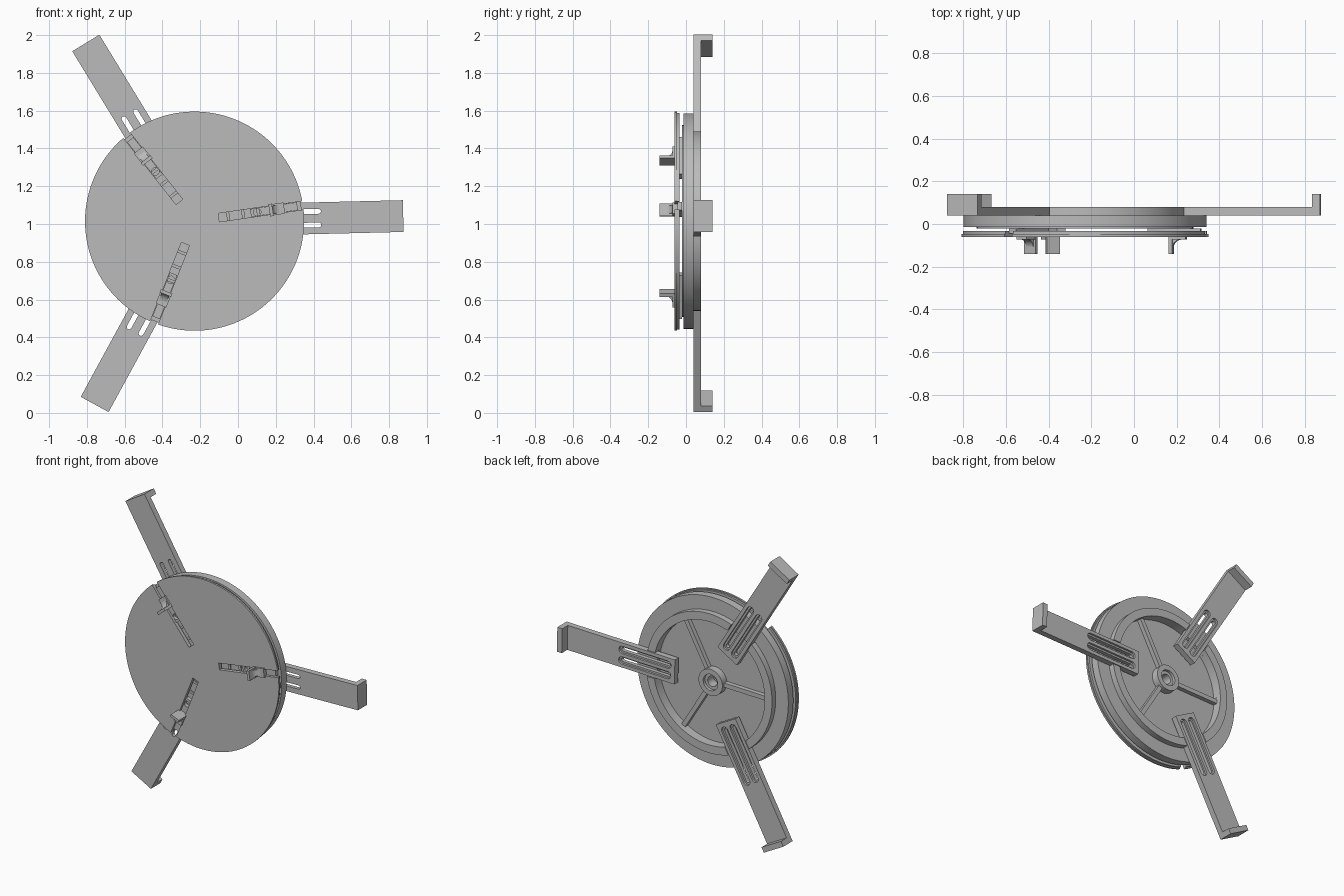
import bpy, bmesh
from math import sin, cos, pi, radians
from mathutils import Matrix

cube = bpy.data.objects.get("Cube")
if cube:
    bpy.data.objects.remove(cube, do_unlink=True)

CENTRE_X, CENTRE_Z = -0.23, 1.015
ARM, JAW, THIRD = radians(1.4), radians(8.3), radians(120)

grey = bpy.data.materials.new("grey plastic")
grey.use_nodes = True
COLOUR = (0.5, 0.5, 0.5, 1)
grey.diffuse_color = COLOUR
grey.node_tree.nodes["Principled BSDF"].inputs["Base Color"].default_value = COLOUR


def arc(r, a0, a1, n, cx=0, cy=0):
    return [(cx + r * cos(a0 + (a1 - a0) * i / n), cy + r * sin(a0 + (a1 - a0) * i / n))
            for i in range(n + 1)]


def circle(r, n=96, cx=0):
    return arc(r, 0, 2 * pi, n, cx)[:-1]


def box(r0, r1, w):
    return [(r0, -w / 2), (r1, -w / 2), (r1, w / 2), (r0, w / 2)]


def capsule(r0, r1, w, t):
    h = w / 2
    return arc(h, -pi / 2, pi / 2, 8, r1 - h, t) + arc(h, pi / 2, 3 * pi / 2, 8, r0 + h, t)


def plate(name, outlines, lo, hi, angle=0, upright=False):
    """Extrude outlines (inner ones are holes). Flat: between depths lo and hi.
    Upright: a (radius, forward) profile extruded across the radial direction."""
    curve = bpy.data.curves.new(name, "CURVE")
    curve.dimensions = "2D"
    curve.fill_mode = "BOTH"
    curve.extrude = (hi - lo) / 2
    for pts in outlines:
        s = curve.splines.new("POLY")
        s.points.add(len(pts) - 1)
        for p, (a, b) in zip(s.points, pts):
            p.co = (a, b, 0, 1)
        s.use_cyclic_u = True
    temp = bpy.data.objects.new(name, curve)
    bpy.context.collection.objects.link(temp)
    deps = bpy.context.evaluated_depsgraph_get()
    mesh = bpy.data.meshes.new_from_object(temp.evaluated_get(deps))
    bpy.data.objects.remove(temp, do_unlink=True)

    m = Matrix.Translation((CENTRE_X, 0, CENTRE_Z)) @ Matrix.Rotation(pi / 2, 4, "X") \
        @ Matrix.Rotation(angle, 4, "Z")
    m = m @ (Matrix.Rotation(pi / 2, 4, "X") if upright
             else Matrix.Translation((0, 0, -(lo + hi) / 2)))
    bm = bmesh.new()
    bm.from_mesh(mesh)
    bmesh.ops.remove_doubles(bm, verts=bm.verts, dist=1e-5)
    bmesh.ops.recalc_face_normals(bm, faces=bm.faces)
    bm.transform(m)
    bm.to_mesh(mesh)
    bm.free()
    mesh.materials.clear()
    mesh.materials.append(grey)
    ob = bpy.data.objects.new(name, mesh)
    bpy.context.collection.objects.link(ob)
    bpy.ops.object.select_all(action="DESELECT")
    ob.select_set(True)
    bpy.context.view_layer.objects.active = ob
    bpy.ops.object.shade_smooth_by_angle(angle=radians(30))
    return ob


def notched_disc(r, inner, w):
    """Disc outline with three open radial slots."""
    pts = []
    gap = w / 2 / r
    for k in range(3):
        a = JAW + k * THIRD
        for rr, t in ((r, -w / 2), (inner, -w / 2), (inner, w / 2)):
            pts.append((rr * cos(a) - t * sin(a), rr * sin(a) + t * cos(a)))
        pts += arc(r, a + gap, a + THIRD - gap, 40)[:-1]
    return pts


# Front plate in two layers, with open radial slots
plate("front_plate", [notched_disc(0.58, 0.13, 0.045)], -0.06, -0.047)
plate("front_plate_backing", [notched_disc(0.573, 0.13, 0.045)], -0.047, -0.034)

# Back body: floor, flange, hub and scroll ridges
plate("back_floor", [circle(0.57), circle(0.05)], -0.014, 0.015)
plate("back_flange", [circle(0.57), circle(0.42)], 0.015, 0.04)
plate("hub", [circle(0.09, 48), circle(0.055, 48)], 0.015, 0.065)
plate("hub_core", [circle(0.055, 48), circle(0.035, 48)], -0.02, 0.045)
for i in range(5):
    r = 0.18 + 0.08 * i
    plate("scroll_ridge", [circle(r + 0.008), circle(r - 0.008)], -0.022, -0.014)

# Side arms with counterbored slots and hooked ends, ring wall and spokes between
for k in range(3):
    a = ARM + k * THIRD
    slots = [capsule(0.30, 0.67, 0.026, t) for t in (-0.036, 0.036)]
    recess = [capsule(0.288, 0.682, 0.05, t) for t in (-0.036, 0.036)]
    plate("arm_front", [box(0.26, 1.105, 0.168)] + slots, 0.04, 0.066, a)
    plate("arm_back", [box(0.26, 1.105, 0.168)] + recess, 0.066, 0.08, a)
    plate("arm_hook", [box(1.068, 1.105, 0.168)], 0.08, 0.14, a)
    go, gi = 0.09 / 0.475, 0.09 / 0.42
    plate("ring_wall", [arc(0.475, go, THIRD - go, 32) + arc(0.42, THIRD - gi, gi, 32)],
          0.04, 0.08, a)
    plate("spoke", [box(0.085, 0.425, 0.03)], 0.015, 0.045, a + THIRD / 2)

# Sliding jaws riding in the front slots
jaw_profile = [(0.40, 0.03), (0.40, 0.14), (0.418, 0.14), (0.418, 0.105),
               (0.424, 0.09), (0.437, 0.078), (0.455, 0.072), (0.48, 0.07), (0.48, 0.03)]
for k in range(3):
    a = JAW + k * THIRD
    plate("slider_rail", [box(0.30, 0.55, 0.042), circle(0.02, 24, 0.335)], -0.045, -0.02, a)
    plate("jaw_stem", [jaw_profile], -0.021, 0.021, a, True)
    plate("jaw_face", [box(0.40, 0.418, 0.066)], -0.14, -0.062, a)
    plate("jaw_foot", [box(0.40, 0.48, 0.06)], -0.072, -0.06, a)
